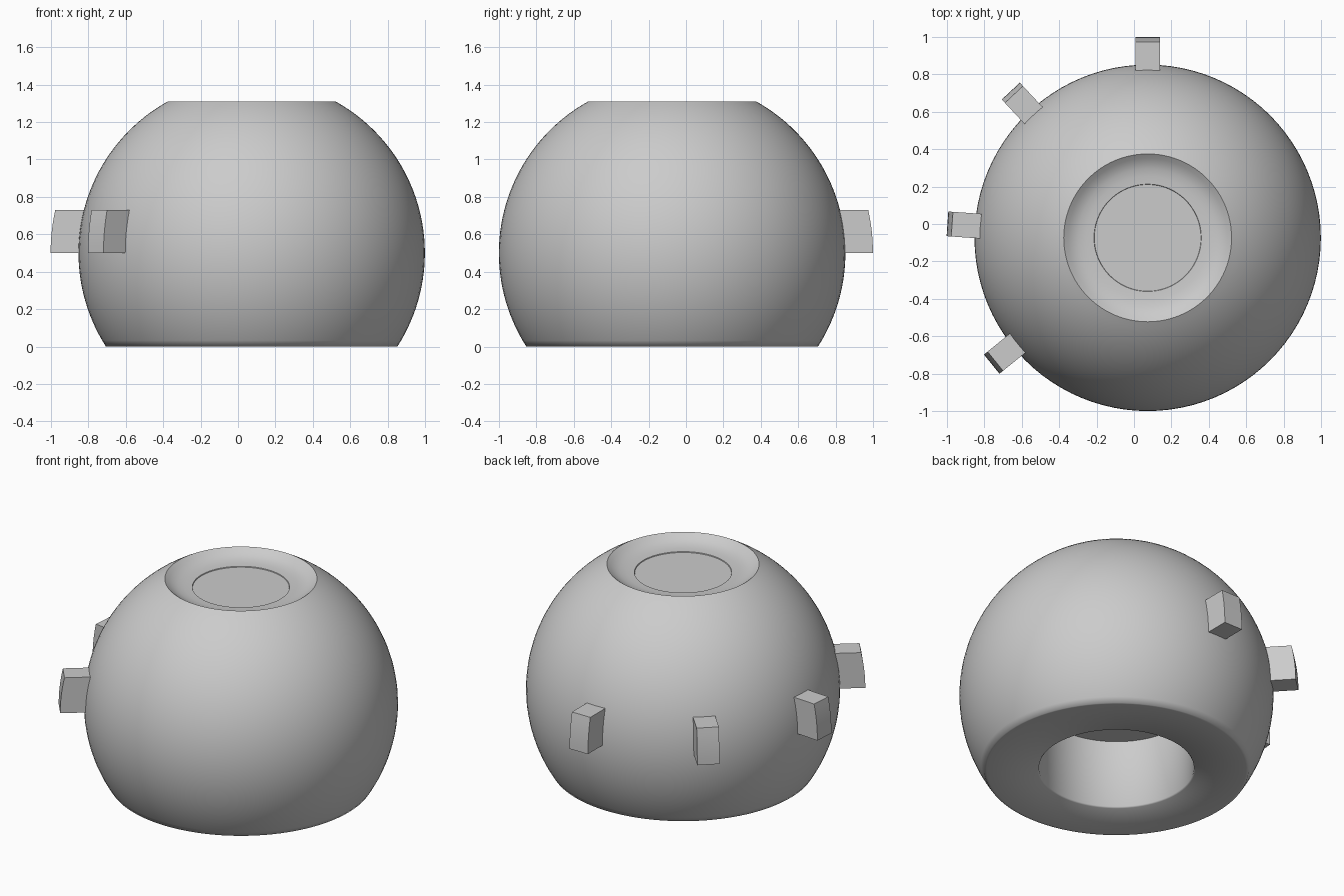
import bpy, bmesh
from math import sin, cos, sqrt, radians, asin, pi

if "Cube" in bpy.data.objects:
    bpy.data.objects.remove(bpy.data.objects["Cube"])

CX, CY, CZ = 0.073, -0.074, 0.5   # sphere centre
R, R_TAB = 0.926, 1.073           # ball radius, radius of the tab outer faces
SEG = 96


def finish(bm, name, angle):
    bmesh.ops.remove_doubles(bm, verts=bm.verts, dist=1e-5)
    bmesh.ops.recalc_face_normals(bm, faces=bm.faces)
    mesh = bpy.data.meshes.new(name)
    bm.to_mesh(mesh)
    bm.free()
    obj = bpy.data.objects.new(name, mesh)
    bpy.context.collection.objects.link(obj)
    obj.location = (CX, CY, 0)
    bpy.ops.object.select_all(action='DESELECT')
    obj.select_set(True)
    bpy.context.view_layer.objects.active = obj
    bpy.ops.object.shade_smooth_by_angle(angle=radians(angle))
    return obj


# ball body: blind socket below, truncated sphere, shallow dish on top
a0, a1 = asin(-0.5 / R), asin(0.81 / R)
N = 40
profile = [(0, 0.45), (0.457, 0.45), (0.457, 0.008), (0.465, 0), (0.765, 0)]
for i in range(N + 1):
    a = a0 + (a1 - a0) * i / N
    profile.append((R * cos(a), CZ + R * sin(a)))
profile += [(0.425, 1.292), (0.40, 1.277), (0.37, 1.266), (0.33, 1.259),
            (0.287, 1.257), (0.285, 1.252), (0, 1.252)]

bm = bmesh.new()
verts = [bm.verts.new((r, 0, z)) for r, z in profile]
edges = [bm.edges.new(pair) for pair in zip(verts, verts[1:])]
bmesh.ops.spin(bm, geom=verts + edges, cent=(0, 0, 0), axis=(0, 0, 1),
               angle=2 * pi, steps=SEG, use_merge=True)
finish(bm, "ball_body", 62)


# curved-faced tabs around the back left side
def tab(name, angle, z0=0.5, z1=0.73, half=0.066, inner=0.84, steps=6):
    bm = bmesh.new()
    outline = [(inner, z1), (inner, z0)]
    for i in range(steps + 1):
        z = z0 + (z1 - z0) * i / steps
        outline.append((sqrt(R_TAB ** 2 - (z - CZ) ** 2), z))
    face = bm.faces.new([bm.verts.new((x, -half, z)) for x, z in outline])
    ext = bmesh.ops.extrude_face_region(bm, geom=[face], use_keep_orig=True)
    moved = [v for v in ext['geom'] if isinstance(v, bmesh.types.BMVert)]
    bmesh.ops.translate(bm, verts=moved, vec=(0, 2 * half, 0))
    obj = finish(bm, name, 30)
    obj.rotation_euler.z = radians(angle)


for i in range(4):
    tab(f"tab_{i + 1}", 90 + 43 * i)
